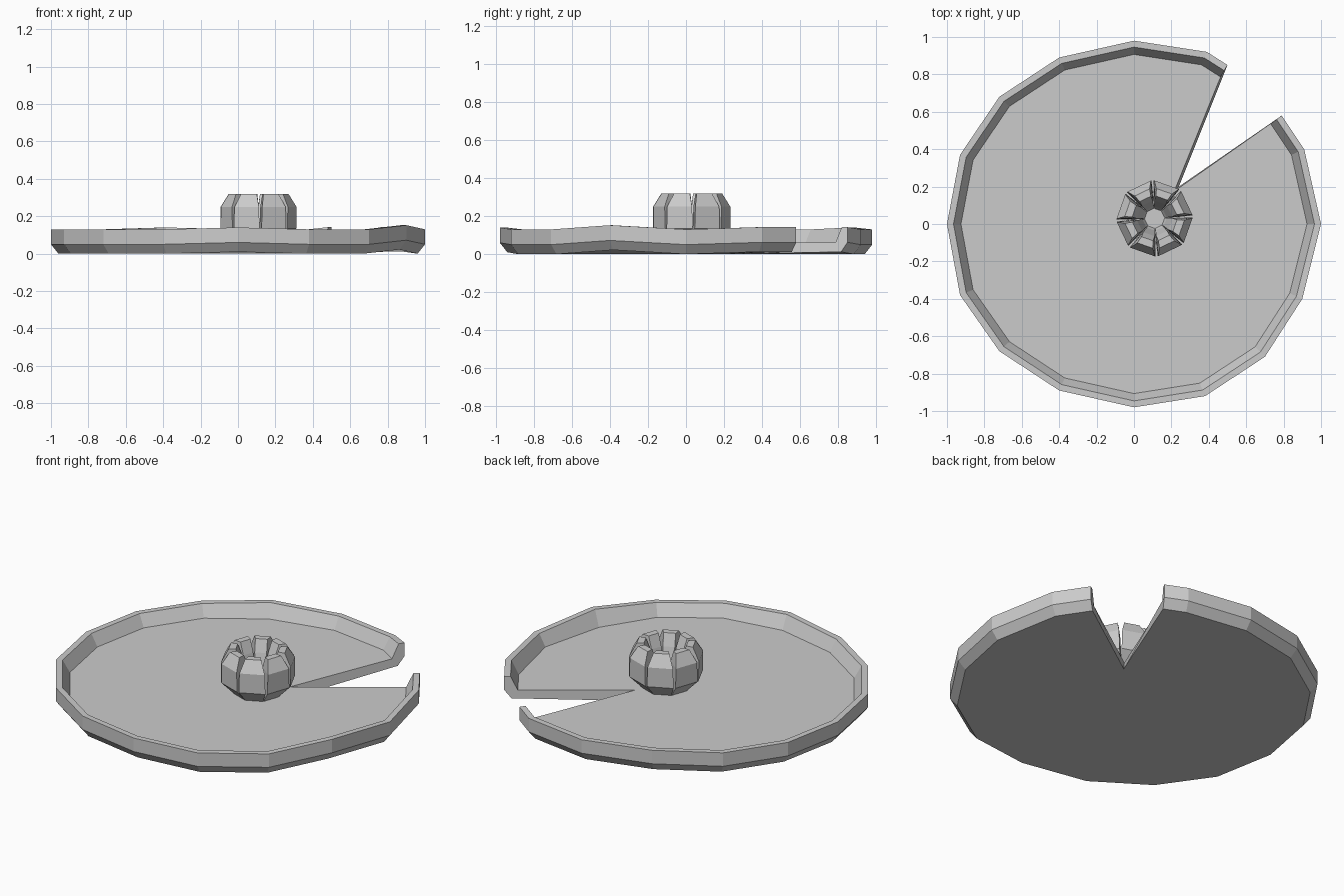
import bpy, bmesh, math
from mathutils import Vector

cube = bpy.data.objects.get("Cube")
if cube:
    bpy.data.objects.remove(cube)

grey = bpy.data.materials.new("plain grey")
grey.use_nodes = True
colour = (0.6, 0.6, 0.6, 1)
grey.diffuse_color = colour
grey.node_tree.nodes["Principled BSDF"].inputs["Base Color"].default_value = colour


def finish(bm, name):
    """Turn a bmesh into a flat shaded object."""
    bmesh.ops.recalc_face_normals(bm, faces=bm.faces)
    mesh = bpy.data.meshes.new(name)
    bm.to_mesh(mesh)
    bm.free()
    mesh.materials.append(grey)
    obj = bpy.data.objects.new(name, mesh)
    bpy.context.collection.objects.link(obj)
    return obj


# Leaf outline from one side of the notch round to the other: x, y, lift
outline = [
    (0.79, 0.58, 0.012), (0.91, 0.4, 0.012), (1, 0, 0), (0.9, -0.4, 0.022),
    (0.7, -0.71, 0), (0.38, -0.92, 0), (0, -0.98, 0.01), (-0.4, -0.89, 0),
    (-0.72, -0.68, 0), (-0.93, -0.38, 0), (-1, 0, 0), (-0.93, 0.37, 0),
    (-0.72, 0.68, 0), (-0.4, 0.89, 0.01), (0, 0.98, 0), (0.39, 0.92, 0),
    (0.5, 0.85, 0.012),
]
# Rim section: scale, height, share of the lift
section = [(0.96, 0, 1), (1, 0.05, 1), (1, 0.13, 1), (0.965, 0.13, 1), (0.925, 0.06, 0)]


def build_leaf():
    bm = bmesh.new()
    rings = [[bm.verts.new((x * s, y * s, z + lift * share)) for x, y, lift in outline]
             for s, z, share in section]
    # Curled rim
    for low, high in zip(rings, rings[1:]):
        for i in range(len(outline) - 1):
            bm.faces.new((low[i], low[i + 1], high[i + 1], high[i]))
    # Underside, floor and the two notch walls
    under_tip = bm.verts.new((0.24, 0.2, 0))
    floor_tip = bm.verts.new((0.215, 0.175, 0.06))
    bm.faces.new(rings[0] + [under_tip])
    bm.faces.new(rings[-1] + [floor_tip])
    for end in (0, -1):
        bm.faces.new([ring[end] for ring in rings] + [floor_tip, under_tip])
    return finish(bm, "lily_leaf")


# Petal section from base to tip: outer radius, inner radius, height, half angle
petal_section = [
    (0.13, 0.03, 0.06, 22), (0.203, 0.065, 0.135, 21),
    (0.203, 0.095, 0.25, 20), (0.16, 0.12, 0.32, 16),
]
flower_centre = Vector((0.11, 0.03, 0))


def build_petal(name, heading):
    bm = bmesh.new()
    loops = []
    for outer, inner, z, half in petal_section:
        loop = []
        for radius, side in ((outer, -1), (outer, 1), (inner, 1), (inner, -1)):
            a = heading + side * math.radians(half)
            point = Vector((radius * math.cos(a), radius * math.sin(a), z))
            loop.append(bm.verts.new(point + flower_centre))
        loops.append(loop)
    for low, high in zip(loops, loops[1:]):
        for i in range(4):
            j = (i + 1) % 4
            bm.faces.new((low[i], low[j], high[j], high[i]))
    bm.faces.new(loops[0])
    bm.faces.new(loops[-1])
    return finish(bm, name)


def build_heart(petals):
    """Small flat disc closing the middle of the flower."""
    bm = bmesh.new()
    bmesh.ops.create_cone(bm, cap_ends=True, segments=petals, radius1=0.06,
                          radius2=0.07, depth=0.05)
    bmesh.ops.translate(bm, verts=bm.verts, vec=flower_centre + Vector((0, 0, 0.085)))
    return finish(bm, "flower_heart")


build_leaf()
count = 8
for k in range(count):
    build_petal(f"petal_{k + 1}", math.tau * (k + 0.5) / count + math.radians(3))
build_heart(count)
